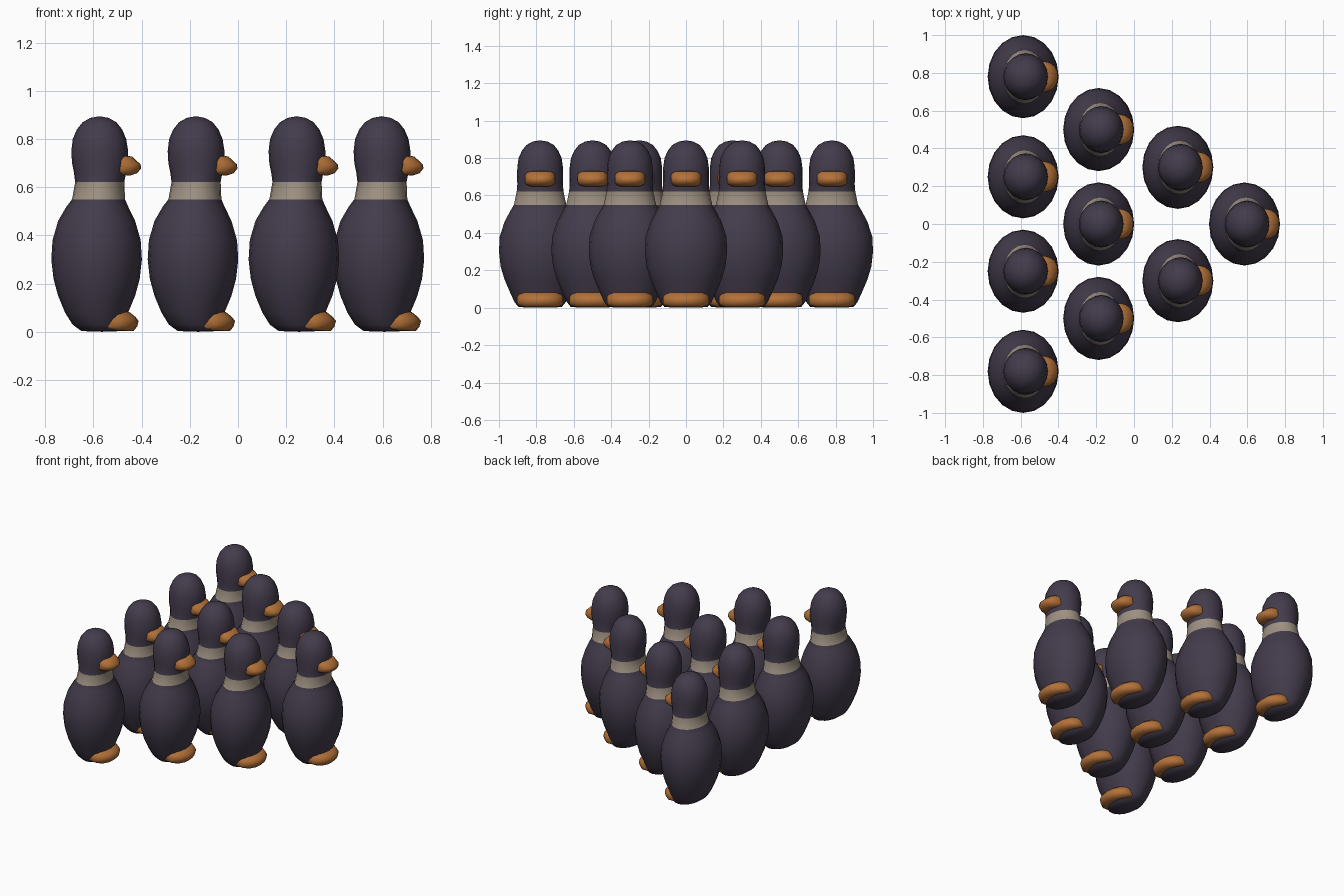
import bpy, bmesh, math

if "Cube" in bpy.data.objects:
    bpy.data.objects.remove(bpy.data.objects["Cube"])


def material(name, rgb):
    m = bpy.data.materials.new(name)
    m.diffuse_color = (*rgb, 1)
    m.use_nodes = True
    m.node_tree.nodes["Principled BSDF"].inputs["Base Color"].default_value = m.diffuse_color
    return m


DARK = material("dark_plum", (0.056, 0.044, 0.071))
BAND = material("warm_grey", (0.34, 0.28, 0.22))
ORANGE = material("orange", (0.45, 0.165, 0.04))


def finish(bm, name, mats):
    bmesh.ops.recalc_face_normals(bm, faces=bm.faces)
    for f in bm.faces:
        f.smooth = True
    me = bpy.data.meshes.new(name)
    bm.to_mesh(me)
    bm.free()
    for m in mats:
        me.materials.append(m)
    return me


def bridge(bm, a, b):
    n = len(a)
    for i in range(n):
        bm.faces.new((a[i], a[(i + 1) % n], b[(i + 1) % n], b[i]))


# Pin body: stacked ellipses (z, x offset, x radius, y radius)
RINGS = [
    (0.003, 0.022, 0.085, 0.115), (0.03, 0.007, 0.107, 0.137), (0.08, 0.0, 0.131, 0.160),
    (0.15, 0.0, 0.160, 0.190), (0.22, 0.0, 0.179, 0.211), (0.30, 0.0, 0.188, 0.220),
    (0.38, 0.0, 0.183, 0.216), (0.46, 0.0, 0.160, 0.190), (0.52, 0.003, 0.128, 0.158),
    (0.55, 0.008, 0.110, 0.140), (0.622, 0.013, 0.102, 0.125), (0.66, 0.014, 0.108, 0.122),
    (0.70, 0.014, 0.116, 0.123), (0.75, 0.013, 0.118, 0.122), (0.80, 0.012, 0.111, 0.115),
    (0.84, 0.012, 0.094, 0.097), (0.87, 0.012, 0.070, 0.073), (0.888, 0.012, 0.038, 0.040),
]


def body_mesh(sides=20):
    bm = bmesh.new()
    loops = []
    for z, cx, rx, ry in RINGS:
        loops.append([bm.verts.new((cx + rx * math.cos(2 * math.pi * i / sides),
                                    ry * math.sin(2 * math.pi * i / sides), z))
                      for i in range(sides)])
    for a, b in zip(loops, loops[1:]):
        bridge(bm, a, b)
    # Flat base and rounded crown
    base = bm.verts.new((0.022, 0, 0))
    crown = bm.verts.new((0.012, 0, 0.895))
    for i in range(sides):
        j = (i + 1) % sides
        bm.faces.new((base, loops[0][j], loops[0][i]))
        bm.faces.new((crown, loops[-1][i], loops[-1][j]))
    # Collar colour by height
    for f in bm.faces:
        f.material_index = 1 if 0.55 < f.calc_center_median().z < 0.622 else 0
    return finish(bm, "body", (DARK, BAND))


def swept_mesh(name, section, half, bend, pivot):
    """Sweep an xz section across y, bending back and tapering at both ends."""
    bm = bmesh.new()
    loops = []
    for t, s in ((-1, 0.45), (-0.92, 0.75), (-0.7, 0.96), (-0.35, 1), (0, 0.98),
                 (0.35, 1), (0.7, 0.96), (0.92, 0.75), (1, 0.45)):
        y = t * half
        loops.append([bm.verts.new((pivot[0] + (x - pivot[0]) * s - bend * y * y, y,
                                    pivot[1] + (z - pivot[1]) * s)) for x, z in section])
    for a, b in zip(loops, loops[1:]):
        bridge(bm, a, b)
    bm.faces.new(loops[0])
    bm.faces.new(loops[-1])
    return finish(bm, name, (ORANGE,))


PARTS = {
    "body": body_mesh(),
    "beak": swept_mesh("beak", [(0.09, 0.655), (0.14, 0.648), (0.17, 0.658), (0.186, 0.678),
                                (0.184, 0.695), (0.148, 0.728), (0.09, 0.736)],
                       0.08, 5.0, (0.12, 0.69)),
    "feet": swept_mesh("feet", [(0.06, 0.006), (0.155, 0.003), (0.17, 0.022), (0.176, 0.045),
                                (0.163, 0.062), (0.138, 0.082), (0.06, 0.082)],
                       0.123, 3.5, (0.11, 0.038)),
}

# Triangular rack of ten pins
ROWS = [(-0.587, (-0.78, -0.25, 0.25, 0.78)), (-0.187, (-0.5, 0, 0.5)),
        (0.232, (-0.3, 0.3)), (0.585, (0,))]
n = 0
for x, ys in ROWS:
    for y in ys:
        n += 1
        for part, mesh in PARTS.items():
            ob = bpy.data.objects.new(f"pin_{n}_{part}", mesh)
            ob.location = (x, y, 0)
            bpy.context.collection.objects.link(ob)
